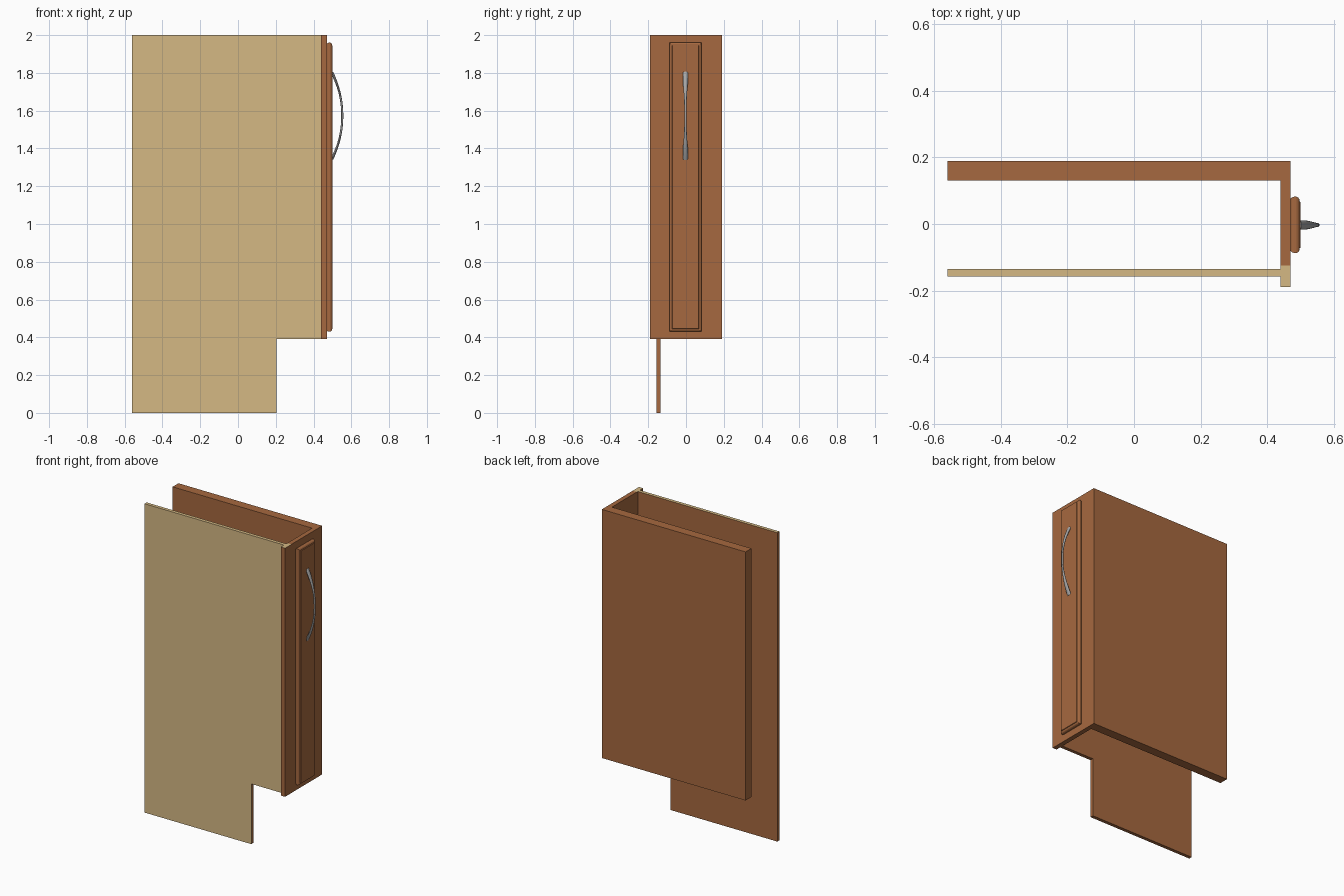
import bpy, bmesh, math
from mathutils import Vector

if "Cube" in bpy.data.objects:
    bpy.data.objects.remove(bpy.data.objects["Cube"])


def material(name, rgb):
    m = bpy.data.materials.new(name)
    m.diffuse_color = (*rgb, 1)
    m.use_nodes = True
    m.node_tree.nodes["Principled BSDF"].inputs["Base Color"].default_value = m.diffuse_color
    return m


wood = material("brown_wood", (0.38, 0.14, 0.05))
veneer = material("tan_veneer", (0.66, 0.48, 0.23))
metal = material("grey_metal", (0.38, 0.38, 0.38))


def finish(name, bm, *mats):
    bmesh.ops.recalc_face_normals(bm, faces=bm.faces)
    me = bpy.data.meshes.new(name)
    bm.to_mesh(me)
    bm.free()
    ob = bpy.data.objects.new(name, me)
    bpy.context.collection.objects.link(ob)
    for m in mats:
        me.materials.append(m)
    return ob


def prism(points, direction):
    bm = bmesh.new()
    face = bm.faces.new([bm.verts.new(p) for p in points])
    new = bmesh.ops.extrude_face_region(bm, geom=[face])["geom"]
    bmesh.ops.translate(bm, vec=direction,
                        verts=[v for v in new if isinstance(v, bmesh.types.BMVert)])
    bmesh.ops.recalc_face_normals(bm, faces=bm.faces)
    return bm


def skin(name, rings, mat):
    # join equal-sized rings of points and cap both ends
    bm = bmesh.new()
    loops = [[bm.verts.new(p) for p in r] for r in rings]
    n = len(loops[0])
    for a, b in zip(loops, loops[1:]):
        for i in range(n):
            j = (i + 1) % n
            bm.faces.new((a[i], a[j], b[j], b[i]))
    bm.faces.new(loops[0])
    bm.faces.new(loops[-1])
    return finish(name, bm, mat)


# notched side panel, veneered on its outer face and top edge
outline = [(-.56, 0), (.205, 0), (.205, .39), (.44, .39), (.44, 2), (-.56, 2)]
bm = prism([(x, -.157, z) for x, z in outline], (0, .022, 0))
for f in bm.faces:
    if f.normal.y < -.9 or (f.normal.z > .9 and f.calc_center_median().z > 1.9):
        f.material_index = 1
finish("side_panel", bm, wood, veneer)

# L-shaped cabinet body: thick far side and front board
outline = [(-.56, .13), (.44, .13), (.44, -.19), (.47, -.19), (.47, .19), (-.56, .19)]
bm = prism([(x, y, .39) for x, y in outline], (0, 0, 1.61))
bmesh.ops.bisect_plane(bm, geom=bm.verts[:] + bm.edges[:] + bm.faces[:],
                       plane_co=(0, -.125, 0), plane_no=(0, 1, 0))
for f in bm.faces:
    if f.normal.z > .9 and f.calc_center_median().y < -.125:
        f.material_index = 1
finish("cabinet_body", bm, wood, veneer)

# moulded door panel: (x, inset from the outer edge)
profile = [(.47, .006), (.475, .002), (.481, 0), (.488, 0), (.494, .003),
           (.497, .008), (.497, .014), (.501, .016)]
rings = []
for x, d in profile:
    y0, y1, z0, z1 = -.087 + d, .082 - d, .43 + d, 1.96 - d
    rings.append([(x, y0, z0), (x, y1, z0), (x, y1, z1), (x, y0, z1)])
skin("door_panel", rings, wood)

# bowed handle, wide at the ends and slim in the middle
rings = []
steps, sides = 32, 12
for i in range(steps + 1):
    t = -1 + 2 * i / steps
    x = .497 + .055 * (1 - abs(t) ** 2.1)
    z = 1.573 + .23 * t
    slope = -.055 * 2.1 * abs(t) ** 1.1 * math.copysign(1, t) / .23
    normal = Vector((1, 0, -slope)).normalized()
    width = .006 + .008 * math.sin(min(1, abs(t) * 1.08) * math.pi / 2) ** 4
    thick = .0055 + .002 * abs(t) ** 3
    rings.append([Vector((x, -.003, z)) + normal * thick * math.cos(a)
                  + Vector((0, width * math.sin(a), 0))
                  for a in (2 * math.pi * k / sides for k in range(sides))])
handle = skin("handle", rings, metal)
bpy.context.view_layer.objects.active = handle
handle.select_set(True)
bpy.ops.object.shade_smooth_by_angle(angle=math.radians(40))
